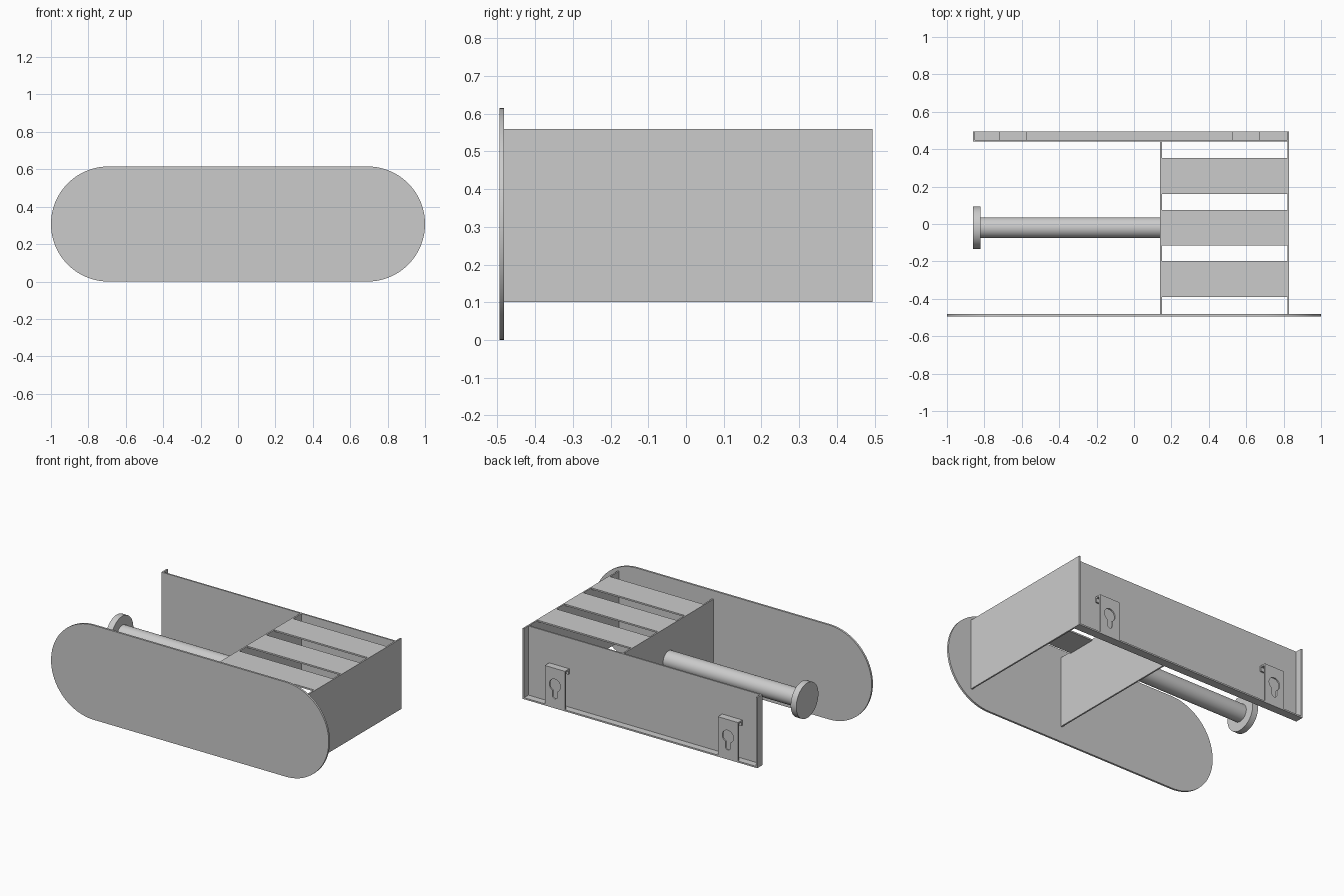
import bpy, math

if "Cube" in bpy.data.objects:
    bpy.data.objects.remove(bpy.data.objects["Cube"])

BOT, TOP = 0.10, 0.56      # panel heights
FRONT, BACK = -0.482, 0.495
T = 0.01                   # sheet thickness


def box(name, x0, x1, y0, y1, z0, z1):
    bpy.ops.mesh.primitive_cube_add(size=1, location=((x0 + x1) / 2, (y0 + y1) / 2, (z0 + z1) / 2))
    o = bpy.context.object
    o.name = name
    o.scale = (x1 - x0, y1 - y0, z1 - z0)
    bpy.ops.object.transform_apply(location=False, rotation=False, scale=True)
    return o


def rod(name, x0, x1, y, z, r):
    bpy.ops.mesh.primitive_cylinder_add(vertices=64, radius=r, depth=x1 - x0,
                                        location=((x0 + x1) / 2, y, z), rotation=(0, math.pi / 2, 0))
    o = bpy.context.object
    o.name = name
    bpy.ops.object.shade_smooth_by_angle(angle=math.radians(30))
    return o


def arc(cx, cz, r, a0, a1, n):
    return [(cx + r * math.cos(a0 + (a1 - a0) * i / n), cz + r * math.sin(a0 + (a1 - a0) * i / n))
            for i in range(n + 1)]


def sheet(name, loops, y0, y1):
    """Filled xz outline (later loops are holes) given thickness from y0 to y1."""
    cu = bpy.data.curves.new(name, 'CURVE')
    cu.dimensions = '2D'
    cu.fill_mode = 'BOTH'
    cu.extrude = (y1 - y0) / 2
    for pts in loops:
        s = cu.splines.new('POLY')
        s.points.add(len(pts) - 1)
        for p, (x, z) in zip(s.points, pts):
            p.co = (x, z, 0, 1)
        s.use_cyclic_u = True
    o = bpy.data.objects.new(name, cu)
    bpy.context.collection.objects.link(o)
    o.location.y = (y0 + y1) / 2
    o.rotation_euler.x = math.pi / 2
    bpy.ops.object.select_all(action='DESELECT')
    o.select_set(True)
    bpy.context.view_layer.objects.active = o
    bpy.ops.object.convert(target='MESH')
    bpy.ops.object.shade_smooth_by_angle(angle=math.radians(30))
    return bpy.context.object


# Rounded front plate
R = 0.3075
h = math.pi / 2
sheet("front_plate", [arc(1 - R, R, R, -h, h, 40) + arc(R - 1, R, R, h, 3 * h, 40)], -0.495, FRONT)

# Back panel with bottom and end flanges
box("back_panel", -0.86, 0.82, 0.44, 0.44 + T, BOT, TOP)
box("back_bottom_flange", -0.86, 0.82, 0.44 + T, BACK, BOT, BOT + T)
box("back_end_flange", -0.86, -0.85, 0.44 + T, BACK, BOT + T, TOP)

# Side panel and divider
box("side_panel", 0.82, 0.83, FRONT, BACK, BOT, TOP)
box("divider_panel", 0.14, 0.15, FRONT, 0.44, BOT, TOP)

# Shelf slats
for i, y in enumerate((-0.295, -0.02, 0.257)):
    box(f"shelf_slat_{i + 1}", 0.14, 0.83, y - 0.096, y + 0.096, TOP - T, TOP)

# Roll holder bar with end disc
rod("roll_bar", -0.82, 0.14, -0.02, 0.345, 0.056)
rod("roll_bar_end_disc", -0.86, -0.82, -0.02, 0.345, 0.114)

# Keyhole hanging brackets
for side, cx in (("left", -0.648), ("right", 0.598)):
    w, top = 0.0725, 0.36
    a = math.asin(0.018 / 0.04)
    keyhole = arc(cx, 0.25, 0.04, -h + a, 3 * h - a, 32) + arc(cx, 0.18, 0.018, math.pi, 2 * math.pi, 12)
    outline = [(cx - w, BOT + T), (cx + w, BOT + T), (cx + w, top), (cx - w, top)]
    sheet(f"{side}_keyhole_plate", [outline, keyhole], BACK - T, BACK)
    box(f"{side}_bracket_tab", cx - w, cx + w, 0.45, BACK - T, top - T, top)
    box(f"{side}_bracket_lip", cx - w, cx + w, 0.45, 0.46, top - 0.035, top - T)
